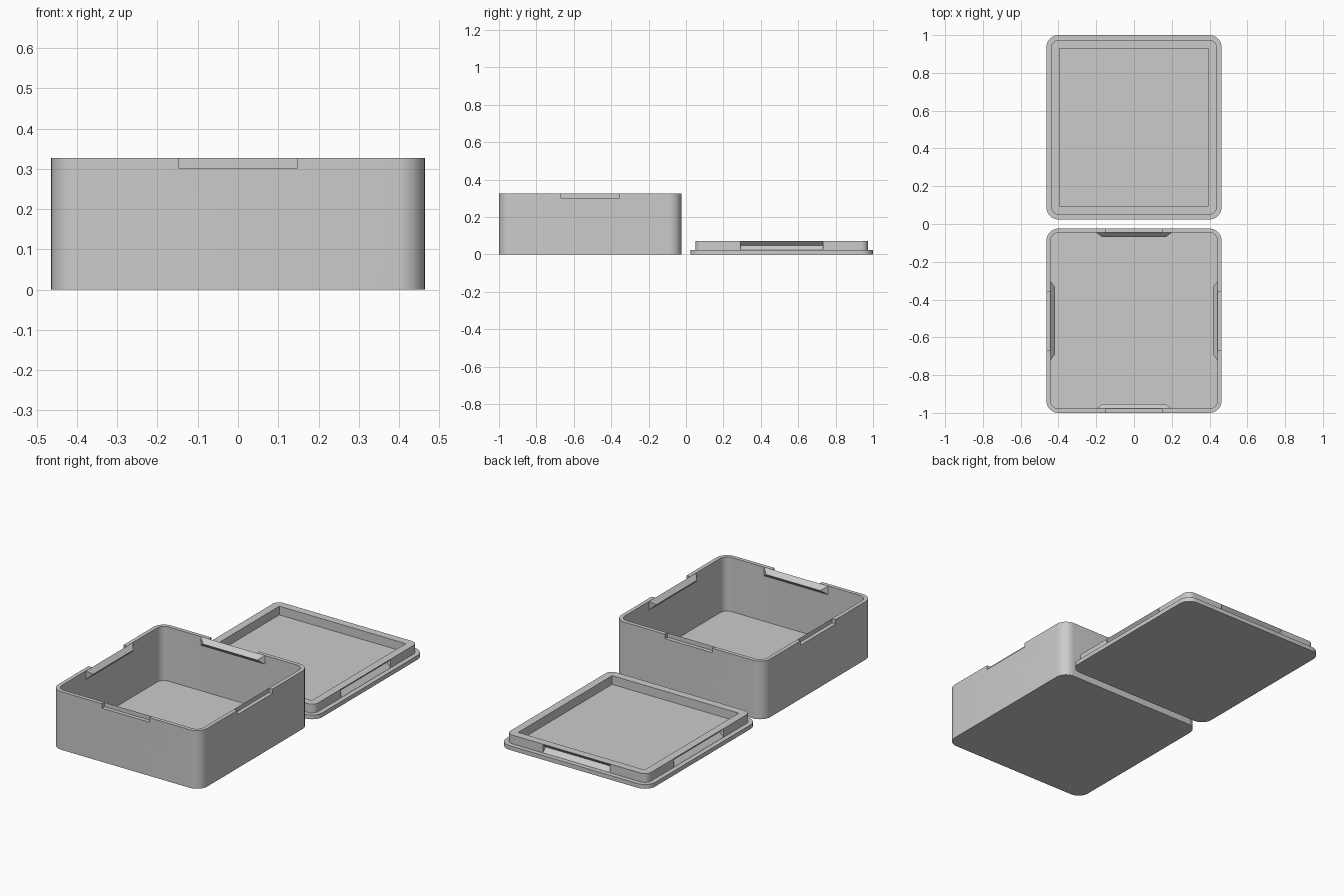
import bpy, bmesh, math
from mathutils import Matrix, Vector

if "Cube" in bpy.data.objects:
    bpy.data.objects.remove(bpy.data.objects["Cube"], do_unlink=True)

HX, HY = 0.464, 0.488          # half width and half depth of box and lid
CENTRE = 0.512                 # distance of each half from the middle
HEIGHT, WALL, RADIUS = 0.327, 0.022, 0.065
PLATE, LIP_TOP = 0.024, 0.073
LIP_GAP, LIP_WALL, CLIP = 0.026, 0.044, 0.024

grey = bpy.data.materials.new("plain grey")
grey.use_nodes = True
grey.diffuse_color = (0.6, 0.6, 0.6, 1)
grey.node_tree.nodes["Principled BSDF"].inputs["Base Color"].default_value = (0.6, 0.6, 0.6, 1)


def finish(name, bm):
    bmesh.ops.recalc_face_normals(bm, faces=bm.faces)
    mesh = bpy.data.meshes.new(name)
    bm.to_mesh(mesh)
    bm.free()
    mesh.materials.append(grey)
    obj = bpy.data.objects.new(name, mesh)
    bpy.context.collection.objects.link(obj)
    return obj


def ring(bm, inset, z, y0, radius, steps=10):
    """Rounded rectangle of vertices, inset from the outer outline."""
    verts = []
    for i, (sx, sy) in enumerate([(1, 1), (-1, 1), (-1, -1), (1, -1)]):
        for s in range(steps + 1):
            a = math.pi / 2 * (i + s / steps)
            x = sx * (HX - inset - radius) + radius * math.cos(a)
            y = sy * (HY - inset - radius) + radius * math.sin(a)
            verts.append(bm.verts.new((x, y0 + y, z)))
    return verts


def skin(bm, rings):
    for a, b in zip(rings, rings[1:]):
        for i in range(len(a)):
            j = (i + 1) % len(a)
            bm.faces.new((a[i], a[j], b[j], b[i]))


def hull(name, points, matrix):
    """Convex solid in wall space: x along the wall, y outward, z up."""
    bm = bmesh.new()
    for p in points:
        bm.verts.new(matrix @ Vector(p))
    bmesh.ops.convex_hull(bm, input=bm.verts)
    bmesh.ops.dissolve_limit(bm, angle_limit=0.01, verts=bm.verts, edges=bm.edges)
    return finish(name, bm)


def cut(obj, cutters):
    for c in cutters:
        m = obj.modifiers.new("cut", "BOOLEAN")
        m.operation, m.solver, m.object = "DIFFERENCE", "EXACT", c
    graph = bpy.context.evaluated_depsgraph_get()
    mesh = bpy.data.meshes.new_from_object(obj.evaluated_get(graph))
    obj.modifiers.clear()
    obj.data = mesh
    for c in cutters:
        bpy.data.objects.remove(c, do_unlink=True)


def sides(y0):
    """Name, wall-space matrix, outer distance and half length of each side."""
    for i, name in enumerate(["back", "right", "front", "left"]):
        dist, half = (HX, HY) if i % 2 else (HY, HX)
        m = Matrix.Translation((0, y0, 0)) @ Matrix.Rotation(i * math.pi / 2, 4, "Z")
        yield name, m, dist, half


# Open box with rounded corners
bm = bmesh.new()
rings = [ring(bm, 0, 0, -CENTRE, RADIUS), ring(bm, 0, HEIGHT, -CENTRE, RADIUS),
         ring(bm, WALL, HEIGHT, -CENTRE, RADIUS - WALL),
         ring(bm, WALL, WALL, -CENTRE, RADIUS - WALL)]
skin(bm, rings)
bm.faces.new(rings[0])
bm.faces.new(rings[-1])
box = finish("box_shell", bm)

# Pry notches in the rim, and wedge clips on the inside of each wall
notches = []
mid = HEIGHT - 0.025
for name, m, dist, half in sides(-CENTRE):
    w, inner = 0.318 * half, dist - WALL
    notches.append(hull("notch_cutter", [(x, y, z) for x in (-w, w)
                   for y in (inner - 0.002, dist + 0.02) for z in (mid, HEIGHT + 0.02)], m))
    w = 0.43 * half
    hull(name + "_clip", [(s * w, inner, z) for s in (-1, 1) for z in (HEIGHT - 0.0005, mid - 0.024)]
         + [(s * (w - 0.032), inner - CLIP, mid) for s in (-1, 1)], m)
cut(box, notches)

# Lid plate
bm = bmesh.new()
rings = [ring(bm, 0, z, CENTRE, RADIUS) for z in (0, PLATE)]
skin(bm, rings)
bm.faces.new(rings[0])
bm.faces.new(rings[1])
plate = finish("lid_plate", bm)

# Raised lip: rounded outside, square inside
bm = bmesh.new()
inner = LIP_GAP + LIP_WALL
rings = [ring(bm, LIP_GAP, PLATE, CENTRE, 0.038), ring(bm, LIP_GAP, LIP_TOP, CENTRE, 0.038),
         ring(bm, inner, LIP_TOP, CENTRE, 0.0), ring(bm, inner, PLATE, CENTRE, 0.0)]
skin(bm, rings + rings[:1])
bmesh.ops.remove_doubles(bm, verts=bm.verts, dist=0.0001)
lip = finish("lid_lip", bm)

# V grooves along the outside of the lip
grooves = []
for name, m, dist, half in sides(CENTRE):
    w, face = 0.45 * half, dist - LIP_GAP
    low, high = PLATE + 0.0006, LIP_TOP - 0.0006
    profile = [(face + 0.01, low), (face, low), (face - CLIP, (low + high) / 2),
               (face, high), (face + 0.01, high)]
    grooves.append(hull("groove_cutter", [(x, y, z) for x in (-w, w) for y, z in profile], m))
cut(lip, grooves)

# Smooth the rounded corners only
for obj in (box, plate, lip):
    bpy.ops.object.select_all(action="DESELECT")
    obj.select_set(True)
    bpy.context.view_layer.objects.active = obj
    bpy.ops.object.shade_smooth_by_angle(angle=math.radians(30))
